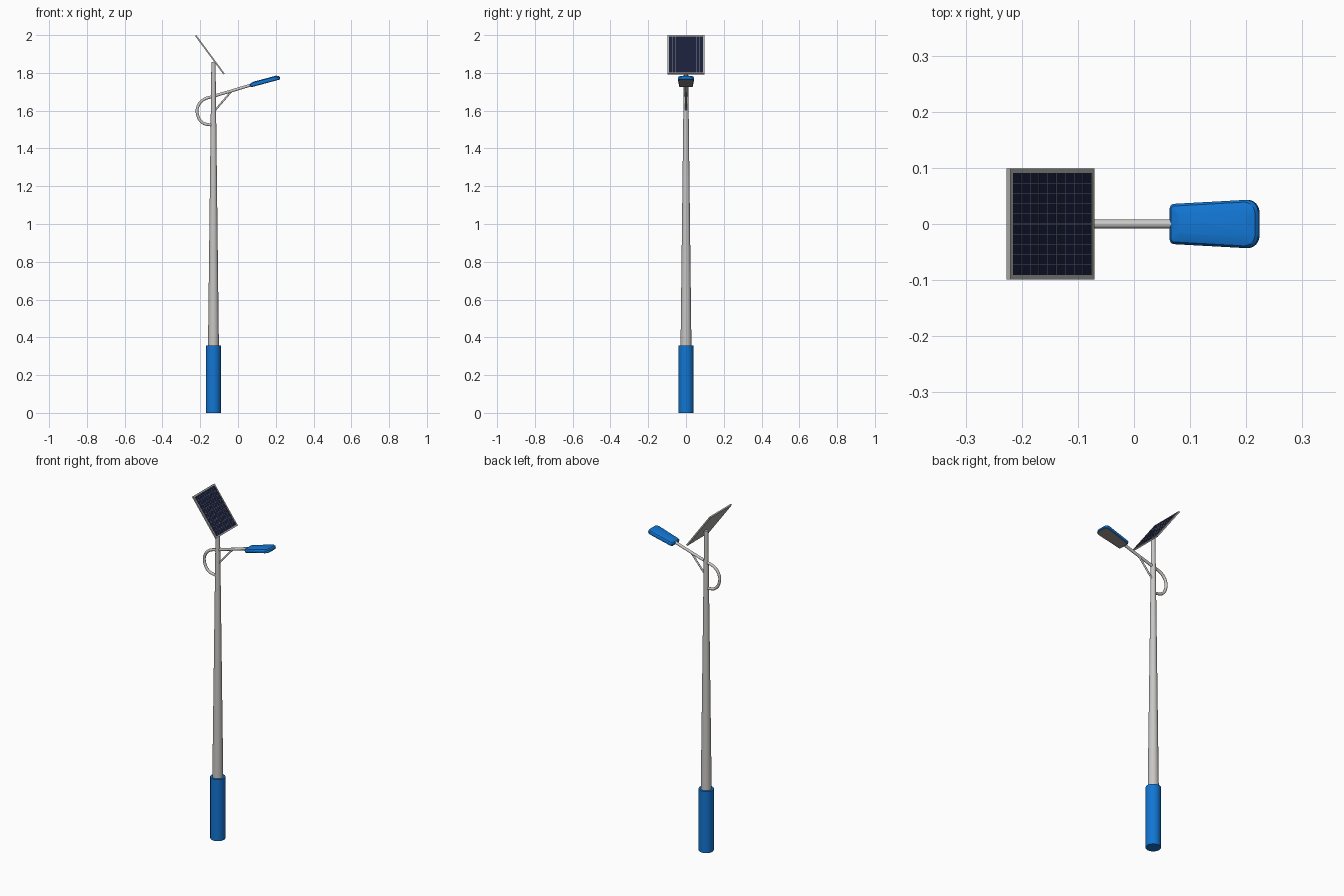
import bpy, bmesh, math
from mathutils import Matrix, Vector

if "Cube" in bpy.data.objects:
    bpy.data.objects.remove(bpy.data.objects["Cube"])


def material(name, rgb):
    m = bpy.data.materials.new(name)
    m.diffuse_color = (*rgb, 1)
    m.use_nodes = True
    m.node_tree.nodes["Principled BSDF"].inputs["Base Color"].default_value = m.diffuse_color
    return m


BLUE = material("blue paint", (0.006, 0.18, 0.65))
STEEL = material("galvanised steel", (0.58, 0.57, 0.56))
FRAME = material("frame grey", (0.42, 0.42, 0.41))
NAVY = material("solar cell navy", (0.010, 0.014, 0.042))
LINE = material("cell line grey", (0.20, 0.21, 0.27))
LENS = material("lamp underside", (0.28, 0.25, 0.22))

POLE_X = -0.13


def finish(name, bm, mats, matrix=Matrix(), smooth=True):
    bmesh.ops.recalc_face_normals(bm, faces=bm.faces)
    me = bpy.data.meshes.new(name)
    bm.to_mesh(me)
    bm.free()
    for m in mats:
        me.materials.append(m)
    ob = bpy.data.objects.new(name, me)
    bpy.context.collection.objects.link(ob)
    ob.matrix_world = matrix
    if smooth:
        bpy.ops.object.select_all(action='DESELECT')
        ob.select_set(True)
        bpy.context.view_layer.objects.active = ob
        bpy.ops.object.shade_smooth_by_angle(angle=math.radians(30))
    return ob


def cone(name, r1, r2, z1, z2, mat):
    bm = bmesh.new()
    bmesh.ops.create_cone(bm, cap_ends=True, segments=32, radius1=r1, radius2=r2, depth=z2 - z1,
                          matrix=Matrix.Translation((POLE_X, 0, (z1 + z2) / 2)))
    return finish(name, bm, [mat])


def tube(name, points, radius, mat):
    """Round tube along a smooth path in the XZ plane."""
    cu = bpy.data.curves.new(name, 'CURVE')
    cu.dimensions = '3D'
    cu.bevel_depth = radius
    cu.bevel_resolution = 3
    cu.resolution_u = 8
    cu.use_fill_caps = True
    sp = cu.splines.new('BEZIER')
    sp.bezier_points.add(len(points) - 1)
    for p, (x, z) in zip(sp.bezier_points, points):
        p.co = (x, 0, z)
        p.handle_left_type = p.handle_right_type = 'AUTO'
    cu.materials.append(mat)
    ob = bpy.data.objects.new(name, cu)
    bpy.context.collection.objects.link(ob)
    bpy.ops.object.select_all(action='DESELECT')
    ob.select_set(True)
    bpy.context.view_layer.objects.active = ob
    bpy.ops.object.convert(target='MESH')
    bpy.ops.object.shade_smooth_by_angle(angle=math.radians(40))


def add_box(bm, centre, size, mat_index=0):
    r = bmesh.ops.create_cube(bm, size=1, matrix=Matrix.Translation(centre) @ Matrix.Diagonal((*size, 1)))
    for f in {f for v in r['verts'] for f in v.link_faces}:
        f.material_index = mat_index


# Pole and base sleeve
cone("base_sleeve", 0.04, 0.04, 0, 0.358, BLUE)
cone("pole", 0.029, 0.011, 0.34, 1.857, STEEL)

# Looped lamp arm and its diagonal brace
tube("lamp_arm", [(-0.13, 1.525), (-0.155, 1.526), (-0.19, 1.538), (-0.215, 1.582), (-0.213, 1.62),
                  (-0.186, 1.656), (-0.13, 1.676), (-0.03, 1.706), (0.075, 1.738)], 0.008, STEEL)
tube("arm_brace", [(-0.125, 1.598), (-0.035, 1.702)], 0.005, STEEL)

# Solar panel: local x runs down the slope, local z is the panel normal
L, W, T, B = 0.2535, 0.198, 0.008, 0.008
tilt = Matrix.Translation((-0.1485, 0, 1.8955)) @ Matrix.Rotation(math.radians(53.6), 4, 'Y')
bm = bmesh.new()
for s in (-1, 1):
    add_box(bm, (s * (L - B) / 2, 0, 0), (B, W, T))
    add_box(bm, (0, s * (W - B) / 2, 0), (L - 2 * B, B, T))
add_box(bm, (0, 0, -0.0025), (L - 2 * B, W - 2 * B, 0.003))
finish("panel_frame", bm, [FRAME], tilt, False)
bm = bmesh.new()
add_box(bm, (0, 0, 0.001), (L - 2 * B, W - 2 * B, 0.004))
finish("solar_cells", bm, [NAVY], tilt, False)
bm = bmesh.new()
for i in range(1, 9):
    add_box(bm, ((i / 9 - 0.5) * (L - 2 * B), 0, 0.0031), (0.0011, W - 2 * B, 0.0006))
for i in range(1, 10):
    add_box(bm, (0, (i / 10 - 0.5) * (W - 2 * B), 0.0031), (L - 2 * B, 0.0011, 0.0005))
finish("cell_lines", bm, [LINE], tilt, False)

# Lamp head: stacked rounded outlines, wider towards the tip
LAMP = 0.163


def outline(inset):
    w0, w1 = 0.036 - inset, 0.043 - inset
    corners = [(LAMP - inset, w1, 0.022, 0), (inset, w0, 0.009, 90)]
    half = []
    for x, w, r, start in corners:
        r = max(r - inset * 0.5, 0.004)
        cx = x - r if start == 0 else x + r
        for k in range(7):
            a = math.radians(start + 15 * k)
            half.append((cx + r * math.cos(a), w - r + r * math.sin(a)))
    return half + [(x, -y) for x, y in reversed(half)]


bm = bmesh.new()
rings = []
for inset, z in [(0.003, -0.012), (0.0, -0.009), (0.0, 0.002), (0.004, 0.008), (0.018, 0.013)]:
    rings.append([bm.verts.new((x, y, z)) for x, y in outline(inset)])
for a, b in zip(rings, rings[1:]):
    n = len(a)
    for i in range(n):
        bm.faces.new((a[i], a[(i + 1) % n], b[(i + 1) % n], b[i]))
bm.faces.new(rings[-1])
bottom = bm.faces.new(rings[0])
bottom.material_index = 1
lamp_at = Matrix.Translation((0.064, 0, 1.735)) @ Matrix.Rotation(math.radians(-15), 4, 'Y')
finish("lamp_head", bm, [BLUE, LENS], lamp_at)
